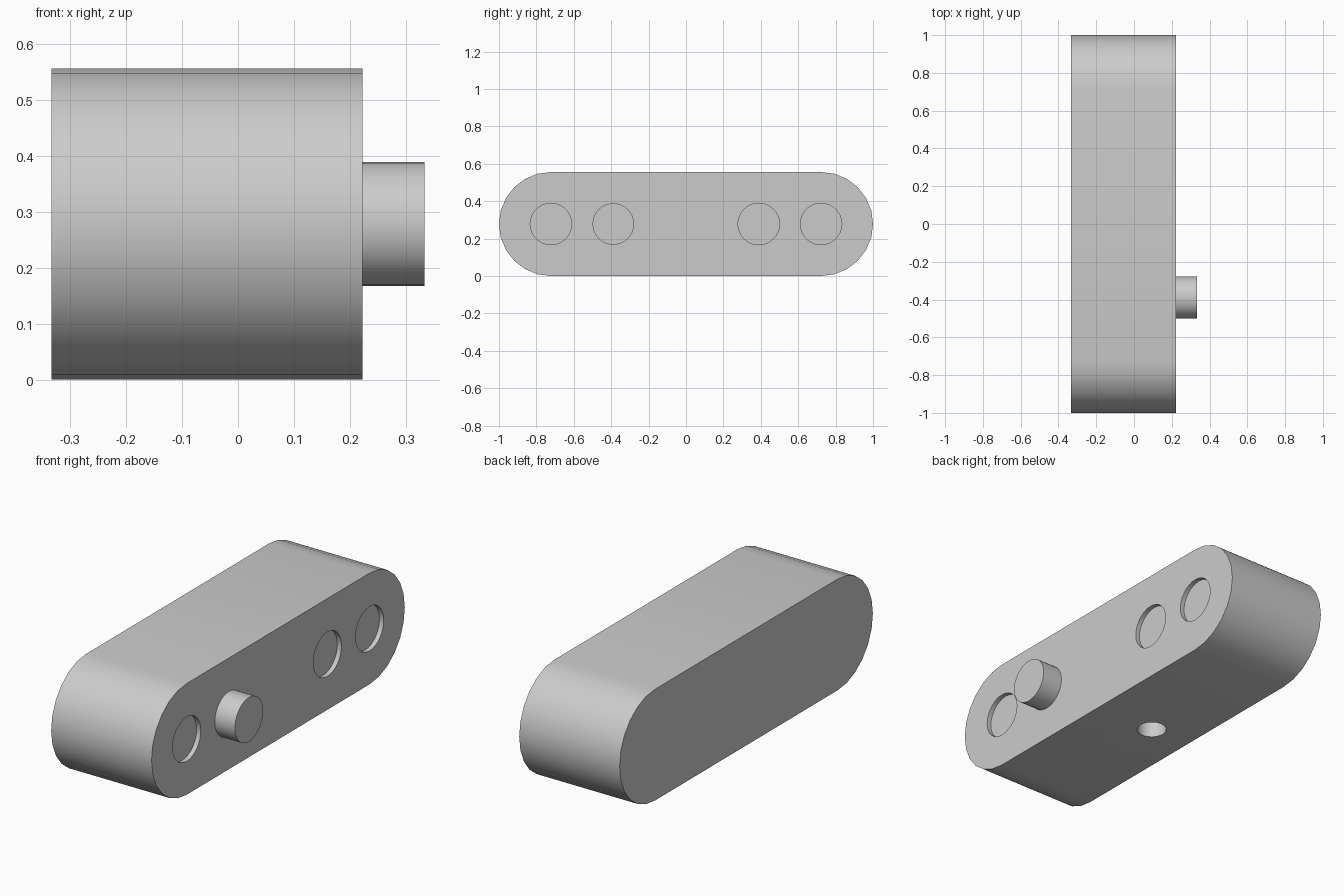
import bpy
import bmesh
from math import pi, sin, cos, radians

if "Cube" in bpy.data.objects:
    bpy.data.objects.remove(bpy.data.objects["Cube"], do_unlink=True)

RADIUS = 0.278          # rounded ends of the bar
MID_Z = RADIUS
END_Y = 1 - RADIUS      # centre of each rounded end
BACK_X, FACE_X = -0.333, 0.222
ROUND = 0.111           # pin and recess radius

grey = bpy.data.materials.new("plain grey")
grey.use_nodes = True
COLOUR = (0.6, 0.6, 0.6, 1)
grey.diffuse_color = COLOUR
grey.node_tree.nodes["Principled BSDF"].inputs["Base Color"].default_value = COLOUR


def activate(obj):
    bpy.ops.object.select_all(action='DESELECT')
    obj.select_set(True)
    bpy.context.view_layer.objects.active = obj


def smooth(obj):
    activate(obj)
    bpy.ops.object.shade_smooth_by_angle(angle=radians(30))


def cylinder(name, radius, depth, location, rotation=(0, 0, 0)):
    bpy.ops.mesh.primitive_cylinder_add(vertices=32, radius=radius, depth=depth,
                                        location=location, rotation=rotation)
    obj = bpy.context.object
    obj.name = name
    obj.data.materials.append(grey)
    return obj


def cut(target, cutter):
    cutter.hide_render = True
    mod = target.modifiers.new("cut", 'BOOLEAN')
    mod.operation = 'DIFFERENCE'
    mod.solver = 'EXACT'
    mod.object = cutter
    activate(target)
    bpy.ops.object.modifier_apply(modifier=mod.name)
    bpy.data.objects.remove(cutter, do_unlink=True)


# Round-ended bar: stadium profile extruded along x
bm = bmesh.new()
STEPS = 12
profile = []
for side in (1, -1):
    for i in range(STEPS + 1):
        a = -pi / 2 + pi * i / STEPS
        profile.append((side * (END_Y + RADIUS * cos(a)), MID_Z + side * RADIUS * sin(a)))
face = bm.faces.new([bm.verts.new((BACK_X, y, z)) for y, z in profile])
ext = bmesh.ops.extrude_face_region(bm, geom=[face])
moved = [v for v in ext["geom"] if isinstance(v, bmesh.types.BMVert)]
bmesh.ops.translate(bm, verts=moved, vec=(FACE_X - BACK_X, 0, 0))
bmesh.ops.recalc_face_normals(bm, faces=bm.faces)
mesh = bpy.data.meshes.new("bar_body")
bm.to_mesh(mesh)
bm.free()
body = bpy.data.objects.new("bar_body", mesh)
bpy.context.collection.objects.link(body)
mesh.materials.append(grey)

# Shallow round recesses in the side face
RECESS = 0.023
for y in (-END_Y, 0.389, END_Y):
    cut(body, cylinder("recess_cutter", ROUND, 2 * RECESS, (FACE_X, y, MID_Z), (0, pi / 2, 0)))

# Blind hole in the underside
HOLE_DEPTH = 0.22
cut(body, cylinder("hole_cutter", 0.07, 2 * HOLE_DEPTH, (-0.111, 0, 0)))
smooth(body)

# Projecting pin
PIN = 0.111
pin = cylinder("side_pin", ROUND, PIN + 0.01, (FACE_X + PIN / 2 - 0.005, -0.389, MID_Z), (0, pi / 2, 0))
smooth(pin)
